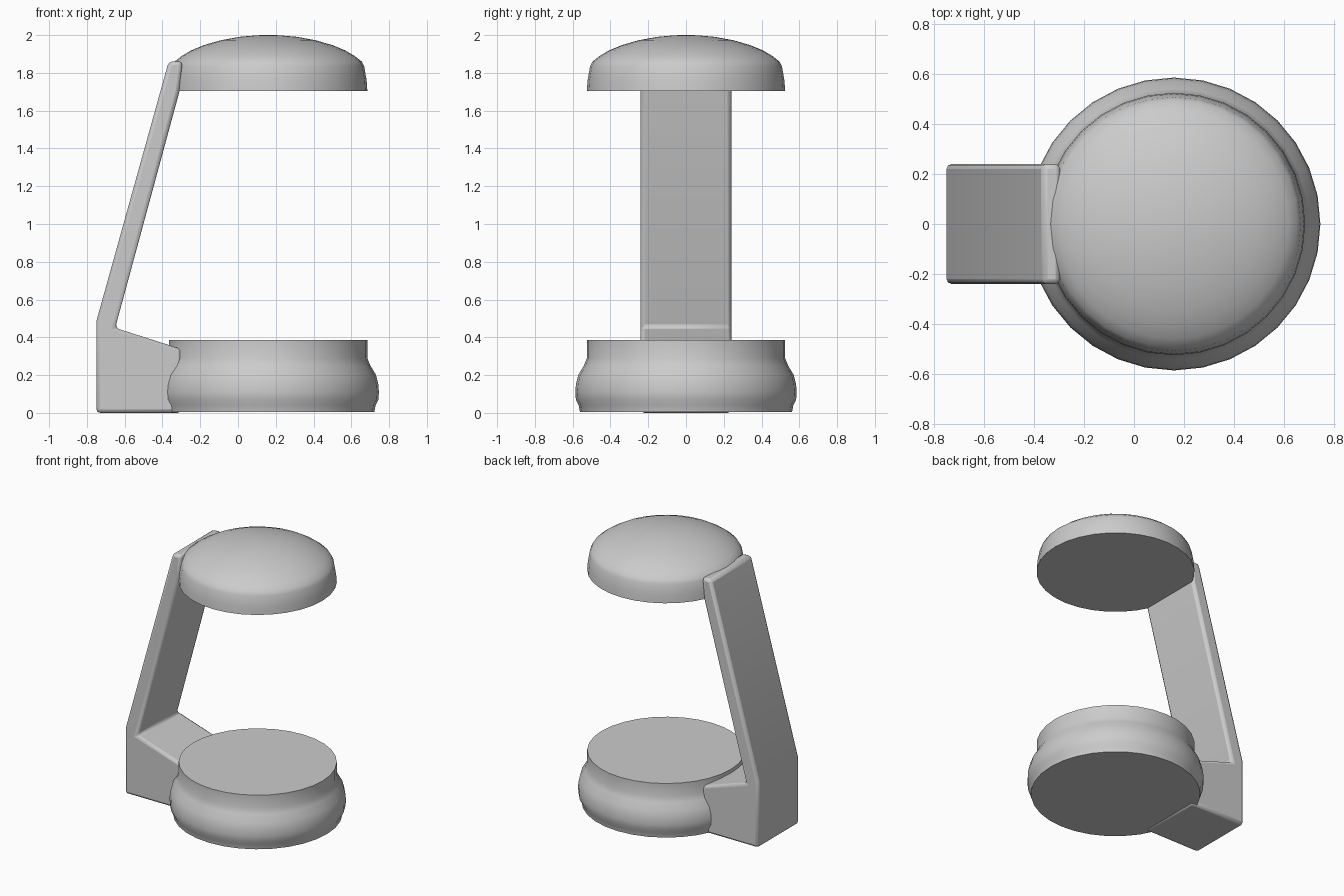
import bpy, bmesh
from math import cos, sin, pi, radians

if "Cube" in bpy.data.objects:
    bpy.data.objects.remove(bpy.data.objects["Cube"])

SIDES = 32
CX = 0.16          # axis shared by the base and the top cap


def finish(name, bm, angle=40):
    bmesh.ops.recalc_face_normals(bm, faces=bm.faces)
    mesh = bpy.data.meshes.new(name)
    bm.to_mesh(mesh)
    bm.free()
    ob = bpy.data.objects.new(name, mesh)
    bpy.context.collection.objects.link(ob)
    bpy.ops.object.select_all(action='DESELECT')
    ob.select_set(True)
    bpy.context.view_layer.objects.active = ob
    bpy.ops.object.shade_smooth_by_angle(angle=radians(angle))
    return ob


def lathe(name, profile):
    """Turn (radius, z) points, bottom to top, into a closed round solid."""
    bm = bmesh.new()
    rings = []
    for r, z in profile:
        rings.append([bm.verts.new((CX + r * cos(2 * pi * i / SIDES),
                                    r * sin(2 * pi * i / SIDES), z))
                      for i in range(SIDES)])
    for a, b in zip(rings, rings[1:]):
        for i in range(SIDES):
            j = (i + 1) % SIDES
            bm.faces.new((a[i], a[j], b[j], b[i]))
    bm.faces.new(rings[0])
    bm.faces.new(rings[-1])
    return finish(name, bm)


# Round base with a bulging lower band and flat top
lathe("base", [(0.562, 0.006), (0.568, 0.04), (0.583, 0.07), (0.586, 0.11),
               (0.583, 0.15), (0.571, 0.20), (0.541, 0.25), (0.525, 0.29),
               (0.525, 0.385)])

# Domed top cap with flat underside
lathe("top_cap", [(0.525, 1.705), (0.521, 1.76), (0.508, 1.835), (0.495, 1.86),
                  (0.46, 1.888), (0.41, 1.918), (0.34, 1.947), (0.25, 1.973),
                  (0.15, 1.991), (0.06, 1.999), (0.015, 2.0)])

# Slanted arm and foot, one side profile extruded across y
side = [(-0.75, 0.0), (-0.75, 0.485), (-0.367, 1.86), (-0.294, 1.862),
        (-0.309, 1.705), (-0.65, 0.45), (-0.30, 0.338), (-0.30, 0.0)]
bm = bmesh.new()
face = bm.faces.new([bm.verts.new((x, -0.24, z)) for x, z in side])
new = bmesh.ops.extrude_face_region(bm, geom=[face])["geom"]
bmesh.ops.translate(bm, vec=(0, 0.48, 0),
                    verts=[v for v in new if isinstance(v, bmesh.types.BMVert)])
arm = finish("arm", bm)
bevel = arm.modifiers.new("edge_bevel", 'BEVEL')
bevel.width = 0.02
bevel.segments = 2
bevel.limit_method = 'ANGLE'
bevel.angle_limit = radians(50)
